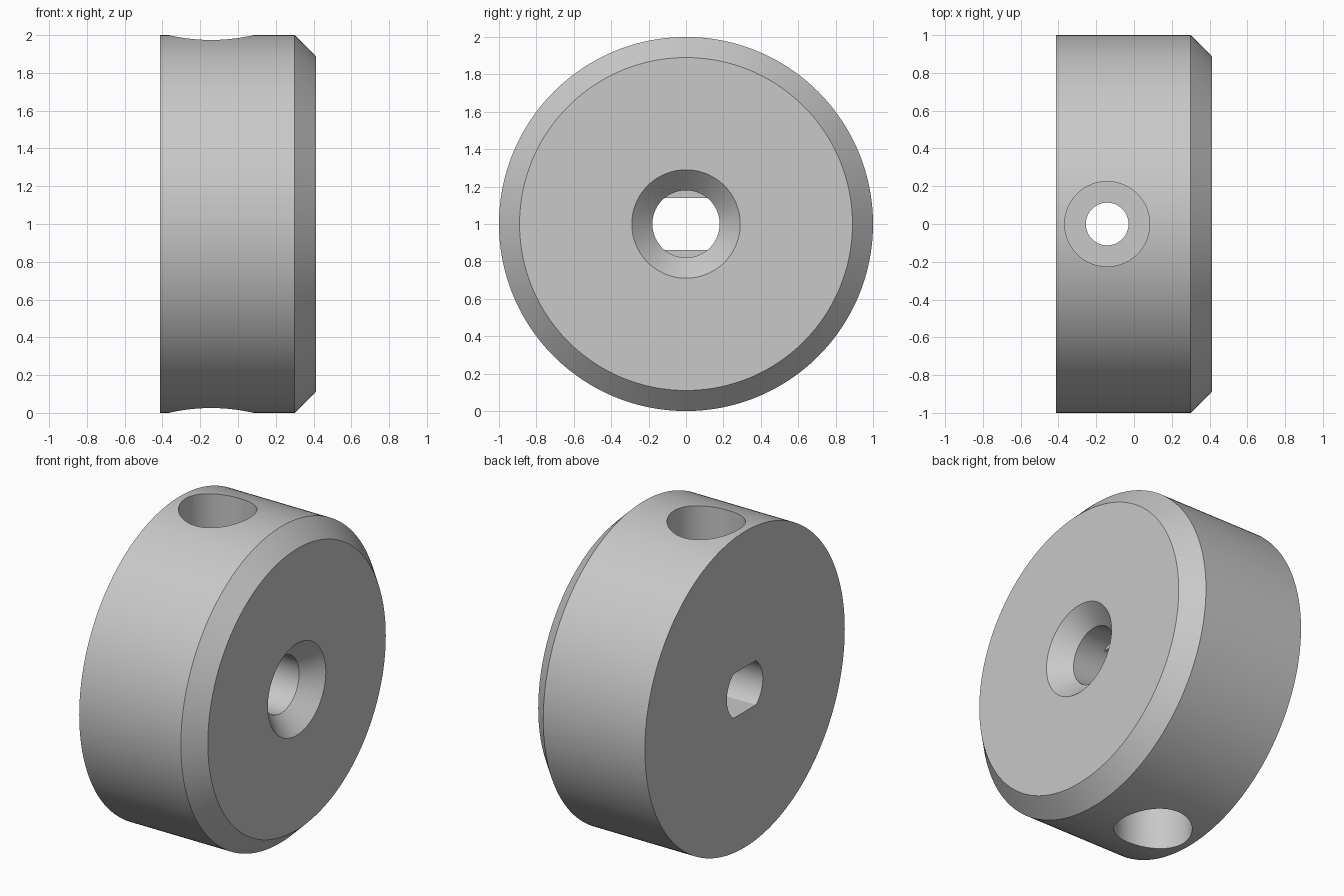
import bpy, bmesh, math
from mathutils import Matrix

cube = bpy.data.objects.get("Cube")
if cube:
    bpy.data.objects.remove(cube, do_unlink=True)

grey = bpy.data.materials.new("plain_grey")
grey.use_nodes = True
GREY = (0.58, 0.58, 0.58, 1)
grey.diffuse_color = GREY
grey.node_tree.nodes["Principled BSDF"].inputs["Base Color"].default_value = GREY


def lathe(name, rings, segments, matrix):
    """Closed solid turned about x; each ring is (x, radius, flat half height)."""
    bm = bmesh.new()
    loops = []
    for x, radius, flat in rings:
        loop = []
        for i in range(segments):
            a = 2 * math.pi * i / segments
            z = max(-flat, min(flat, radius * math.sin(a)))
            loop.append(bm.verts.new((x, radius * math.cos(a), z)))
        loops.append(loop)
    for low, high in zip(loops, loops[1:]):
        for i in range(segments):
            j = (i + 1) % segments
            bm.faces.new((low[i], low[j], high[j], high[i]))
    bm.faces.new(loops[0])
    bm.faces.new(loops[-1])
    bmesh.ops.remove_doubles(bm, verts=bm.verts, dist=1e-5)
    bmesh.ops.recalc_face_normals(bm, faces=bm.faces)
    bm.transform(matrix)
    mesh = bpy.data.meshes.new(name)
    bm.to_mesh(mesh)
    bm.free()
    mesh.materials.append(grey)
    obj = bpy.data.objects.new(name, mesh)
    bpy.context.collection.objects.link(obj)
    return obj


ROUND = 9  # no flats
HALF = 0.412
centre = Matrix.Translation((0, 0, 1))

# Chamfered disc
hub = lathe("hub", [(-HALF, 1, ROUND), (0.30, 1, ROUND), (HALF, 0.89, ROUND)], 192, centre)

# Axle bore: flat-sided at the back, then round, then countersunk
FLAT, LEDGE, BORE = 0.14, 0.13, 0.18
bore = lathe("axle_bore_cutter", [
    (-0.5, BORE, FLAT), (LEDGE, BORE, FLAT), (LEDGE, BORE, ROUND),
    (0.302, BORE, ROUND), (HALF, 0.29, ROUND), (0.432, 0.31, ROUND)], 96, centre)

# Cross hole with a wide counterbore at each end
SEAT, SCREW, HEAD = 0.5, 0.113, 0.225
upright = Matrix.Translation((-0.142, 0, 1)) @ Matrix.Rotation(math.pi / 2, 4, "Y")
cross = lathe("screw_hole_cutter", [
    (-1.1, HEAD, ROUND), (-SEAT, HEAD, ROUND), (-SEAT, SCREW, ROUND),
    (SEAT, SCREW, ROUND), (SEAT, HEAD, ROUND), (1.1, HEAD, ROUND)], 80, upright)

# Cut the holes
bpy.ops.object.select_all(action="DESELECT")
bpy.context.view_layer.objects.active = hub
hub.select_set(True)
for cutter in (bore, cross):
    cutter.hide_render = True
    mod = hub.modifiers.new(cutter.name, "BOOLEAN")
    mod.operation = "DIFFERENCE"
    mod.solver = "EXACT"
    mod.object = cutter
    bpy.ops.object.modifier_apply(modifier=mod.name)
    bpy.data.objects.remove(cutter, do_unlink=True)

bpy.ops.object.shade_smooth_by_angle(angle=math.radians(25))
